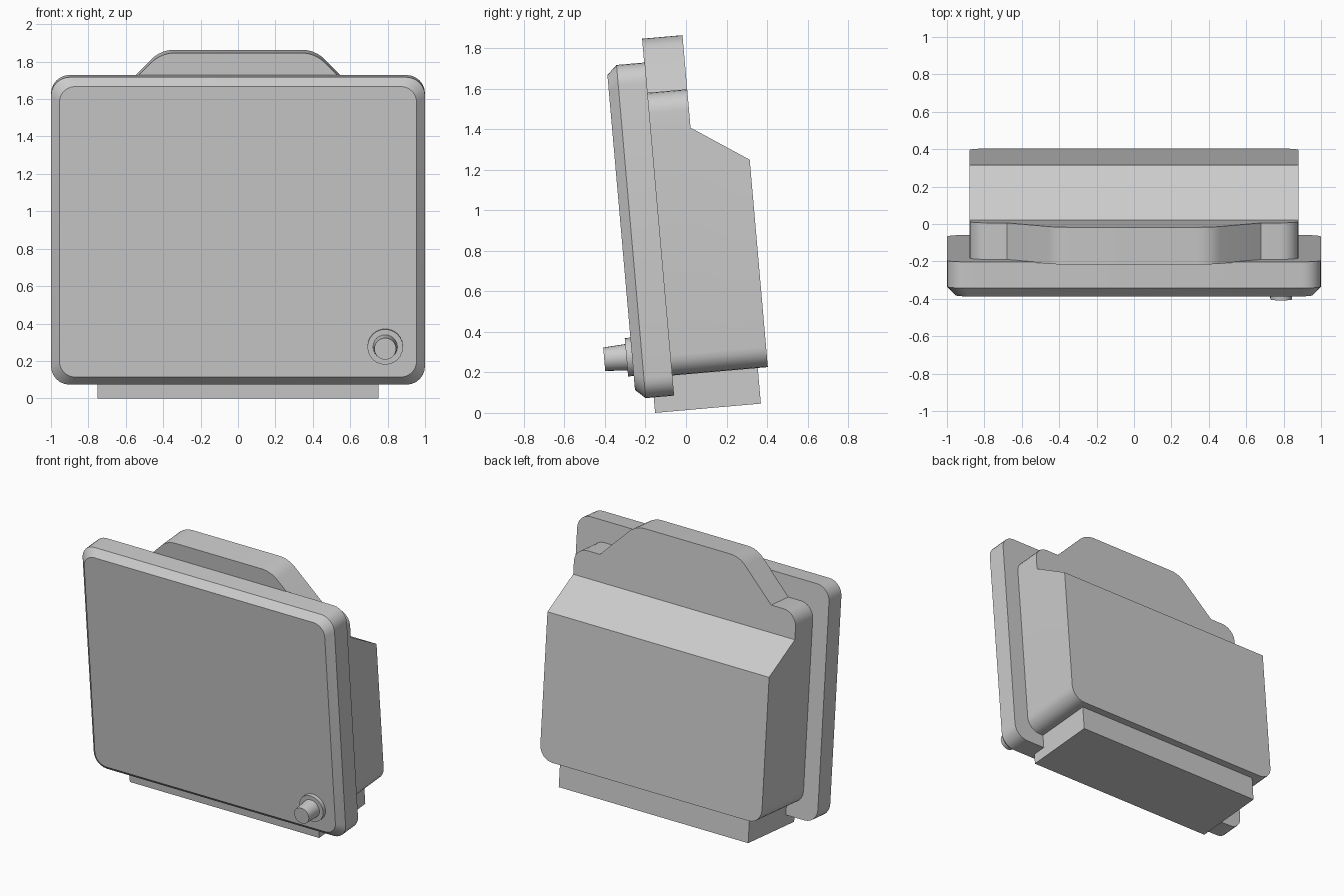
import bpy, bmesh, math
from mathutils import Vector, Matrix

if "Cube" in bpy.data.objects:
    bpy.data.objects.remove(bpy.data.objects["Cube"])

# The whole unit leans forward by five degrees
TILT = Matrix.Rotation(math.radians(5), 4, 'X')

grey = bpy.data.materials.new("grey plastic")
grey.diffuse_color = (0.6, 0.6, 0.6, 1)
grey.use_nodes = True
grey.node_tree.nodes["Principled BSDF"].inputs["Base Color"].default_value = grey.diffuse_color


def fillet(corners, steps=6):
    """Outline (x, height) from corners (x, height, radius)."""
    out = []
    n = len(corners)
    for i, (x, z, r) in enumerate(corners):
        p = Vector((x, z))
        if r == 0:
            out.append(p)
            continue
        a = (Vector(corners[i - 1][:2]) - p).normalized()
        b = (Vector(corners[(i + 1) % n][:2]) - p).normalized()
        half = a.angle(b) / 2
        centre = p + (a + b).normalized() * (r / math.sin(half))
        t = r / math.tan(half)
        va, vb = p + a * t - centre, p + b * t - centre
        sweep = va.angle_signed(vb)
        for k in range(steps + 1):
            out.append(centre + Matrix.Rotation(-sweep * k / steps, 2) @ va)
    return out


def ring(bm, outline, depth):
    return [bm.verts.new((p.x, depth, p.y)) for p in outline]


def bridge(bm, a, b, closed=True):
    for i in range(len(a) if closed else len(a) - 1):
        j = (i + 1) % len(a)
        bm.faces.new((a[i], a[j], b[j], b[i]))


def finish(bm, name):
    bmesh.ops.recalc_face_normals(bm, faces=bm.faces)
    bm.transform(TILT)
    me = bpy.data.meshes.new(name)
    bm.to_mesh(me)
    bm.free()
    me.materials.append(grey)
    ob = bpy.data.objects.new(name, me)
    bpy.context.collection.objects.link(ob)
    bpy.ops.object.select_all(action='DESELECT')
    ob.select_set(True)
    bpy.context.view_layer.objects.active = ob
    bpy.ops.object.shade_smooth_by_angle(angle=math.radians(30))


def loft(name, sections):
    """Closed solid through (outline, depth) sections."""
    bm = bmesh.new()
    rings = [ring(bm, o, d) for o, d in sections]
    for a, b in zip(rings, rings[1:]):
        bridge(bm, a, b)
    bm.faces.new(rings[0])
    bm.faces.new(rings[-1])
    finish(bm, name)


def rect(w, z0, z1, r):
    return fillet([(-w, z0, r), (w, z0, r), (w, z1, r), (-w, z1, r)])


def circle(r, x=0.787, z=0.299, n=24):
    return [Vector((x + r * math.cos(2 * math.pi * i / n),
                    z + r * math.sin(2 * math.pi * i / n))) for i in range(n)]


# Front panel with chamfered rim
outer = rect(1.0, 0.09, 1.74, 0.1)
loft("front_panel", [(rect(0.955, 0.135, 1.695, 0.085), -0.241),
                     (outer, -0.192), (outer, -0.051)])

# Rear housing: shouldered plate with a raised neck, then a sloped back box
W, LEDGE, DROP = 0.88, 1.4, 1.217
right = [(W, 0.19, 0.1), (W, LEDGE, 0), (W, 1.59, 0.1),
         (0.68, 1.59, 0), (0.412, 1.858, 0.17)]
left = [(-x, z, r) for x, z, r in reversed(right)]
outline = fillet(right + left)
bm = bmesh.new()
front = ring(bm, outline, -0.055)
mid = ring(bm, outline, 0.145)
bridge(bm, front, mid)
bm.faces.new(front)
bm.faces.new([v for v in mid if v.co.z > LEDGE - 1e-4])
# Walk the lower loop from the left ledge round the bottom to the right ledge
split = next(i for i, p in enumerate(outline)
             if p.x < 0 and abs(p.y - LEDGE) < 1e-4)
order = mid[split:] + mid[:split]
lower = [v for v in order if v.co.z < LEDGE + 1e-4]
back = [bm.verts.new((v.co.x, 0.422, min(v.co.z, DROP))) for v in lower]
bridge(bm, lower, back)
bm.faces.new(back)
finish(bm, "rear_housing")

# Foot block underneath
foot = rect(0.752, 0.0135, 0.25, 0)
loft("foot", [(foot, -0.152), (foot, 0.372)])

# Control knob and its collar
loft("knob_collar", [(circle(0.095), -0.269), (circle(0.095), -0.235)])
loft("knob", [(circle(0.058), -0.379), (circle(0.066), -0.26)])
